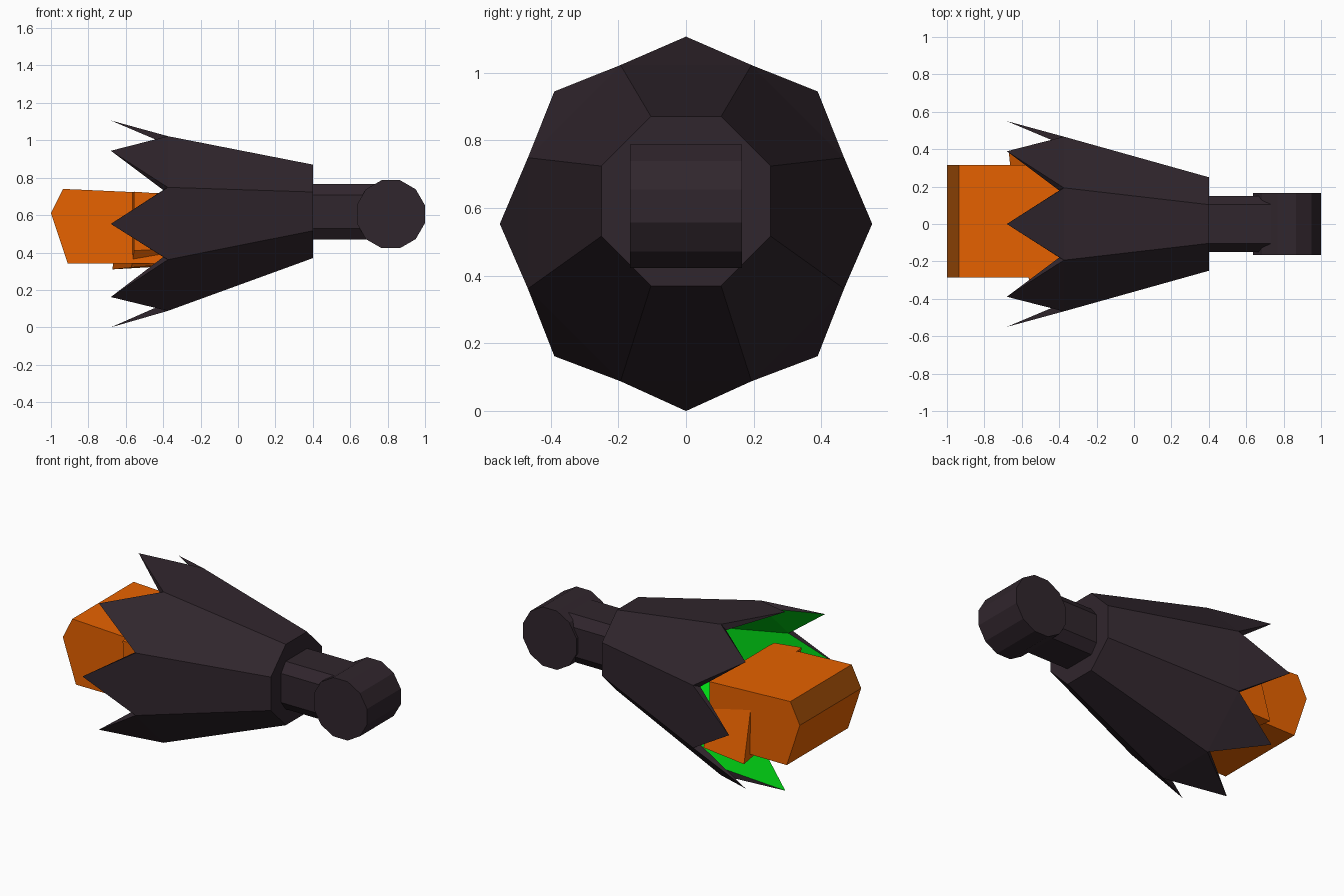
import bpy, bmesh, math

if "Cube" in bpy.data.objects:
    bpy.data.objects.remove(bpy.data.objects["Cube"])


def material(name, rgb):
    m = bpy.data.materials.new(name)
    m.diffuse_color = (*rgb, 1)
    m.use_nodes = True
    m.node_tree.nodes["Principled BSDF"].inputs["Base Color"].default_value = m.diffuse_color
    return m


dark = material("dark husk", (0.030, 0.019, 0.026))
green = material("green lining", (0.0, 0.68, 0.007))
orange = material("orange core", (0.80, 0.122, 0.0))
brown = material("brown nose", (0.36, 0.075, 0.002))


def finish(bm, name, *mats):
    bmesh.ops.recalc_face_normals(bm, faces=bm.faces[:])
    me = bpy.data.meshes.new(name)
    bm.to_mesh(me)
    bm.free()
    for m in mats:
        me.materials.append(m)
    ob = bpy.data.objects.new(name, me)
    bpy.context.collection.objects.link(ob)
    return ob


def loft(name, a, b, *mats):
    """Solid between two matching point loops; the first side takes the last material."""
    bm = bmesh.new()
    va = [bm.verts.new(p) for p in a]
    vb = [bm.verts.new(p) for p in b]
    n = len(va)
    bm.faces.new(va)
    bm.faces.new(vb[::-1])
    for i in range(n):
        f = bm.faces.new((va[i], va[(i + 1) % n], vb[(i + 1) % n], vb[i]))
        if i == 0:
            f.material_index = len(mats) - 1
    return finish(bm, name, *mats)


def octagon(x, zc, apothem):
    r = apothem / math.cos(math.pi / 8)
    return [(x, r * math.cos(t), zc + r * math.sin(t))
            for t in (math.pi / 8 + i * math.pi / 4 for i in range(8))]


# Husk: flared octagonal cup with eight pointed teeth and a green lining
bm = bmesh.new()
ring = lambda *a: [bm.verts.new(p) for p in octagon(*a)]
back = ring(0.40, 0.62, 0.25)
rim = ring(-0.375, 0.555, 0.467)
rim_in = ring(-0.40, 0.555, 0.432)
back_in = ring(0.30, 0.61, 0.21)
bm.faces.new(back)
bm.faces.new(back_in).material_index = 1
for i in range(8):
    j = (i + 1) % 8
    t = (i + 1) * math.pi / 4
    tip = bm.verts.new((-0.68, 0.55 * math.cos(t), 0.553 + 0.553 * math.sin(t)))
    bm.faces.new((back[i], back[j], rim[j], rim[i]))
    bm.faces.new((rim[i], rim[j], tip))
    bm.faces.new((rim[i], tip, rim_in[i]))
    bm.faces.new((rim[j], rim_in[j], tip))
    bm.faces.new((rim_in[i], tip, rim_in[j])).material_index = 1
    bm.faces.new((rim_in[i], rim_in[j], back_in[j], back_in[i])).material_index = 1
finish(bm, "husk", dark, green)

# Stem: chamfered bar
section = [(0.15, 0.09), (0.105, 0.148), (-0.105, 0.148), (-0.15, 0.09),
           (-0.15, -0.09), (-0.105, -0.148), (0.105, -0.148), (0.15, -0.09)]
loft("stem", [(0.38, y, 0.618 + z) for y, z in section],
     [(0.80, y, 0.618 + z) for y, z in section], dark)

# Stem end: twelve-sided drum lying across the stem
R = 0.182 / math.cos(math.pi / 12)
drum = [(0.817 + R * math.cos(t), 0.605 + R * math.sin(t))
        for t in (math.pi / 12 + i * math.pi / 6 for i in range(12))]
loft("stem_end", [(x, -0.165, z) for x, z in drum],
     [(x, 0.165, z) for x, z in drum], dark)

# Core: prism with a ridged nose, darker on the upper nose face
nose = [(-1.0, 0.61), (-0.935, 0.74), (-0.38, 0.715), (-0.38, 0.34), (-0.91, 0.34)]
loft("core", [(x, -0.285, z) for x, z in nose],
     [(x, 0.315, z) for x, z in nose], orange, brown)

# Inner core: tilted block poking out on both sides behind the nose
front = [(-0.67, 0.39, 0.31), (-0.57, -0.25, 0.32), (-0.555, -0.32, 0.41),
         (-0.555, -0.335, 0.725), (-0.66, 0.29, 0.715)]
loft("inner_core", front,
     [(-0.38, y * 0.95, 0.555 + (z - 0.555) * 0.93) for x, y, z in front], orange)
